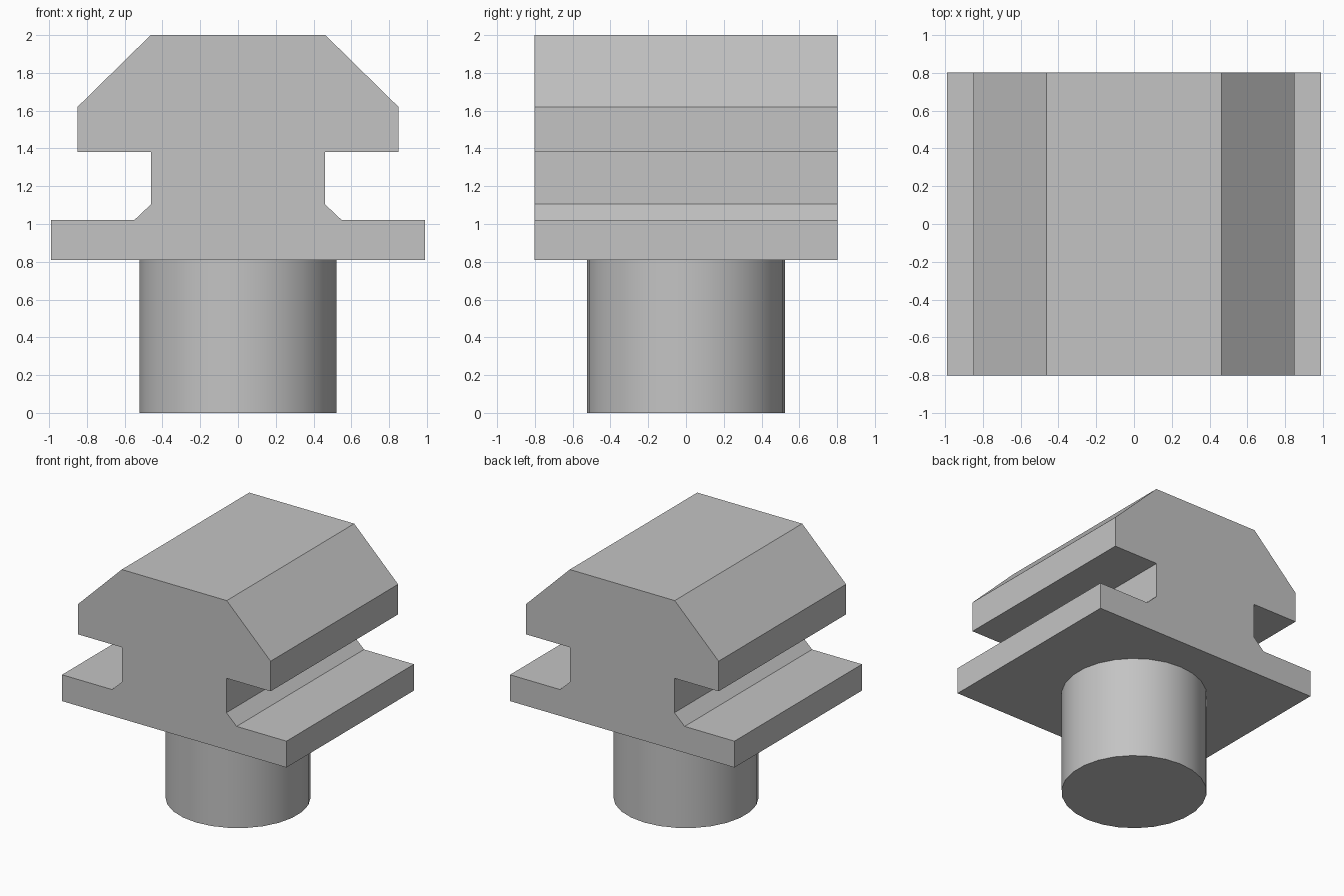
import bpy
import bmesh
from math import radians

cube = bpy.data.objects.get("Cube")
if cube:
    bpy.data.objects.remove(cube, do_unlink=True)

grey = bpy.data.materials.new("plain_grey")
grey.use_nodes = True
colour = (0.55, 0.55, 0.55, 1)
grey.diffuse_color = colour
grey.node_tree.nodes["Principled BSDF"].inputs["Base Color"].default_value = colour


def finish(name, bm):
    bmesh.ops.recalc_face_normals(bm, faces=bm.faces)
    mesh = bpy.data.meshes.new(name)
    bm.to_mesh(mesh)
    bm.free()
    mesh.materials.append(grey)
    obj = bpy.data.objects.new(name, mesh)
    bpy.context.collection.objects.link(obj)
    return obj


# Slotted block: mirrored half profile (x, z) extruded along y
half = [(0.99, 0.81), (0.99, 1.02), (0.55, 1.02), (0.46, 1.105),
        (0.46, 1.38), (0.85, 1.38), (0.85, 1.62), (0.463, 2.0)]
profile = half + [(-x, z) for x, z in reversed(half)]
depth = 0.803
bm = bmesh.new()
face = bm.faces.new([bm.verts.new((x, -depth, z)) for x, z in profile])
extruded = bmesh.ops.extrude_face_region(bm, geom=[face], use_keep_orig=True)
moved = [v for v in extruded["geom"] if isinstance(v, bmesh.types.BMVert)]
bmesh.ops.translate(bm, verts=moved, vec=(0, 2 * depth, 0))
finish("slotted_block", bm)

# Round peg standing under the block
height = 0.81
bm = bmesh.new()
bmesh.ops.create_cone(bm, cap_ends=True, segments=26,
                      radius1=0.525, radius2=0.525, depth=height)
bmesh.ops.translate(bm, verts=bm.verts, vec=(0, 0, height / 2))
peg = finish("round_peg", bm)
bpy.ops.object.select_all(action="DESELECT")
peg.select_set(True)
bpy.context.view_layer.objects.active = peg
bpy.ops.object.shade_smooth_by_angle(angle=radians(30))
